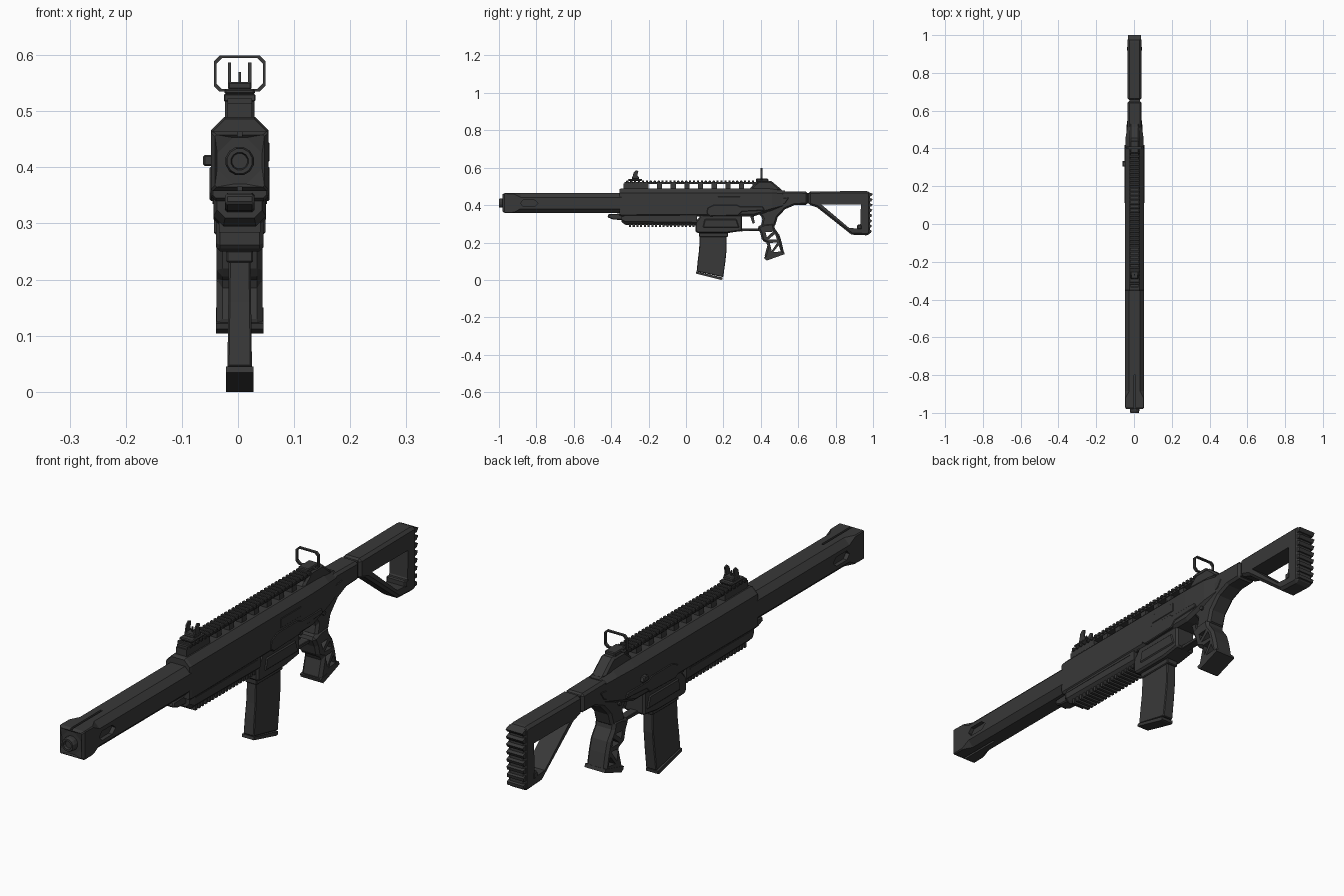
import bpy, bmesh, math
from mathutils import Vector

CX = 0.003  # body centre line
mat = bpy.data.materials.new("dark_metal")
mat.diffuse_color = (0.04, 0.04, 0.04, 1)


def finish(name, bm, bevel=0):
    bmesh.ops.recalc_face_normals(bm, faces=bm.faces)
    me = bpy.data.meshes.new(name)
    bm.to_mesh(me)
    bm.free()
    me.materials.append(mat)
    ob = bpy.data.objects.new(name, me)
    bpy.context.collection.objects.link(ob)
    if bevel:
        m = ob.modifiers.new("bevel", 'BEVEL')
        m.width, m.segments, m.limit_method = bevel, 1, 'ANGLE'
        m.angle_limit = math.radians(50)
    return ob


def loft(name, rings, bevel=0):
    bm = bmesh.new()
    vs = [[bm.verts.new(p) for p in r] for r in rings]
    n = len(rings[0])
    for a, b in zip(vs, vs[1:]):
        for i in range(n):
            bm.faces.new((a[i], a[(i + 1) % n], b[(i + 1) % n], b[i]))
    bm.faces.new(vs[0])
    bm.faces.new(vs[-1])
    return finish(name, bm, bevel)


def prism(name, prof, hw, bevel=0, x=CX):
    """Side profile of (y, z) points extruded across x."""
    return loft(name, [[(x + s * hw, y, z) for y, z in prof] for s in (-1, 1)], bevel)


def boxes(name, items, bevel=0):
    """One object of boxes given as x0, x1, y0, y1, z0, z1."""
    bm = bmesh.new()
    for x0, x1, y0, y1, z0, z1 in items:
        vs = bmesh.ops.create_cube(bm, size=1)['verts']
        for v in vs:
            v.co = Vector(((x0 + x1) / 2 + v.co.x * (x1 - x0), (y0 + y1) / 2 + v.co.y * (y1 - y0),
                           (z0 + z1) / 2 + v.co.z * (z1 - z0)))
    return finish(name, bm, bevel)


def mid(hw, *rest):
    return (CX - hw, CX + hw) + rest


def section(y, hw, z0, z1, cb, ct):
    """Rectangle section with chamfered bottom (cb) and top (ct) corners."""
    pts = [(-hw + cb, z0), (hw - cb, z0), (hw, z0 + cb), (hw, z1 - ct),
           (hw - ct, z1), (-hw + ct, z1), (-hw, z1 - ct), (-hw, z0 + cb)]
    return [(CX + x, y, z) for x, z in pts]


def circle(y, r, z, n=12):
    return [(CX + r * math.cos(math.tau * (i + .5) / n), y, z + r * math.sin(math.tau * (i + .5) / n))
            for i in range(n)]


def cut(target, cutter):
    cutter.hide_render = True
    cutter.display_type = 'WIRE'
    m = target.modifiers.new("cut", 'BOOLEAN')
    m.operation, m.object, m.solver = 'DIFFERENCE', cutter, 'EXACT'


# Suppressor: chamfered tube flaring to a square muzzle block
sup = loft("suppressor", [
    section(-0.975, .040, .37, .453, .028, .028), section(-0.98, .044, .365, .458, .003, .003),
    section(-0.97, .051, .358, .464, .003, .003), section(-0.92, .051, .358, .464, .004, .004),
    section(-0.885, .051, .358, .464, .022, .022), section(-0.34, .051, .358, .464, .022, .022)])
for s in (-1, 1):
    oval = [(-.885, .41), (-.87, .427), (-.81, .427), (-.79, .41), (-.81, .393), (-.87, .393)]
    cut(sup, prism("port_cutter", oval, .02, x=CX + s * .056))
cut(sup, boxes("groove_cutter", [mid(.004, -1, -.8, .455, .48), mid(.004, -1, -.8, .34, .366)]))
loft("muzzle_tip", [circle(-.99, .014, .411), circle(-1, .016, .411), circle(-1, .023, .411),
                    circle(-.99, .026, .411), circle(-.96, .026, .411)])

# Upper receiver
loft("upper_receiver", [
    section(-.355, .048, .345, .486, .006, .022), section(-.345, .051, .34, .49, .008, .024),
    section(.36, .051, .34, .49, .012, .024), section(.46, .047, .37, .488, .012, .022),
    section(.53, .036, .39, .477, .01, .018)])
prism("rear_hump", [(.33, .48), (.37, .515), (.39, .53), (.455, .53), (.485, .505), (.52, .475)], .026, .008)

# Lower handguard with ribbed underside
loft("lower_handguard", [
    section(-.345, .040, .31, .36, .014, .006), section(-.325, .047, .295, .365, .018, .006),
    section(.06, .047, .29, .365, .018, .006)])
boxes("handguard_ribs", [mid(.037, -.305 + i * .02, -.294 + i * .02, .284, .312) for i in range(18)])
boxes("handguard_side_lines", [mid(.0485, -.32, .04, .335, .341)])
prism("handguard_front_lug", [(-.42, .335), (-.415, .352), (-.34, .355), (-.34, .32), (-.39, .323)], .026, .004)

# Top rail on posts, leaving windows below
boxes("top_rail_base", [mid(.022, -.33, .44, .513, .523), mid(.022, -.335, -.2, .485, .515)]
      + [mid(.019, -.2 + i * .073 + .045, -.2 + i * .073 + .073, .485, .515) for i in range(9)])
boxes("top_rail_teeth", [mid(.028, -.32 + i * .021, -.308 + i * .021, .517, .531) for i in range(34)], .002)

# Front sight
boxes("front_sight_base", [mid(.027, -.31, -.235, .53, .54), mid(.021, -.29, -.25, .538, .552)], .003)
for s in (-1, 1):
    prism("front_sight_post", [(-.287, .545), (-.28, .575), (-.268, .587), (-.255, .582), (-.26, .56), (-.25, .545)],
          .0028, x=CX + s * .018)
boxes("front_sight_pin", [mid(.002, -.272, -.266, .55, .57)])

# Rear sight: thin chamfered ring
def ring(hw, z0, z1, y):
    return section(y, hw, z0, z1, .01, .01)
rear = loft("rear_sight_ring", [ring(.046, .535, .599, .398), ring(.046, .535, .599, .409)])
cut(rear, loft("ring_cutter", [ring(.0415, .5395, .5945, .38), ring(.0415, .5395, .5945, .42)]))
boxes("rear_sight_base", [mid(.021, .375, .44, .525, .541)], .003)

# Magazine well, side panels and lower frame
prism("magazine_well", [(.05, .262), (.05, .31), (.1, .37), (.3, .38), (.3, .262), (.22, .25), (.06, .25)], .042, .007)
prism("side_panel", [(.11, .355), (.115, .385), (.15, .402), (.27, .402), (.29, .392), (.41, .392), (.42, .372),
                     (.3, .365), (.28, .345), (.13, .34)], .0535, .003)
prism("well_panel", [(.09, .28), (.1, .325), (.27, .325), (.285, .28)], .046, .004)
prism("lower_frame", [(.28, .42), (.52, .474), (.65, .472), (.65, .402), (.58, .4), (.53, .378), (.49, .335),
                      (.475, .285), (.40, .285), (.41, .33), (.38, .365), (.28, .37)], .037, .009)
prism("frame_panel", [(.43, .40), (.45, .43), (.55, .44), (.53, .41), (.47, .38)], .039, .002)
for y, z in ((.31, .355), (.44, .36), (.08, .345)):
    prism("frame_pin", [(y + .008 * math.cos(a * math.tau / 8), z + .008 * math.sin(a * math.tau / 8))
                        for a in range(8)], .044)
boxes("ejection_port", [(CX + .048, CX + .053, .17, .29, .41, .445)], .002)
prism("charging_handle", [(.305, .402), (.305, .422), (.33, .422), (.335, .402)], .009, .003, x=-.053)

# Magazine with slightly curved body
mag = [(.27, .075, .218, 0), (.16, .07, .217, 0), (.10, .063, .21, .01), (.03, .057, .199, .03)]
loft("magazine", [[(CX + sx * (.019 + (.27 - z) * .012), y, zz) for sx, y, zz in
     ((-1, a, z + t * .5), (1, a, z + t * .5), (1, b, z - t * .5), (-1, b, z - t * .5))] for z, a, b, t in mag], .003)
prism("magazine_base", [(.055, .045), (.195, .013), (.194, .002), (.188, 0), (.053, .034)], .0245)
boxes("magazine_collar", [mid(.024, .07, .225, .23, .252)], .003)

# Trigger and guard
prism("trigger", [(.335, .37), (.365, .37), (.362, .335), (.368, .305), (.356, .3), (.345, .335)], .006)
prism("trigger_guard", [(.29, .274), (.38, .274), (.42, .295), (.425, .283), (.39, .262), (.29, .260)], .016, .002)

# Skeleton pistol grip
grip = prism("pistol_grip", [(.38, .285), (.42, .30), (.47, .305), (.475, .275), (.5, .24), (.512, .2), (.525, .14),
                             (.433, .106), (.418, .12), (.438, .195), (.407, .21), (.397, .25)], .041, .010)
for tri in ([(.425, .255), (.465, .258), (.432, .228)], [(.44, .216), (.476, .245), (.487, .215)],
            [(.448, .197), (.489, .201), (.458, .155)], [(.466, .148), (.495, .185), (.507, .152)]):
    cut(grip, prism("grip_cutter", tri, .1))
prism("grip_base_plate", [(.418, .122), (.524, .15), (.528, .138), (.433, .104), (.42, .112)], .042)

# Skeleton stock with ridged butt
stock = prism("stock", [(.655, .473), (.96, .475), (.985, .472), (.985, .25), (.975, .238), (.885, .242),
                        (.70, .388), (.655, .402)], .037, .010)
cut(stock, prism("stock_cutter", [(.725, .402), (.935, .402), (.932, .30), (.915, .275), (.872, .278)], .1))
boxes("stock_joint", [mid(.028, .64, .67, .408, .466)])
for i in range(8):
    z = .25 + i * .028
    prism("butt_ridge", [(.975, z), (.99, z + .002), (1.0 - .0012 * (7 - i), z + .014), (.975, z + .023)], .034)
boxes("stock_sling_slot", [mid(.039, .915, .94, .27, .295)], .004)
